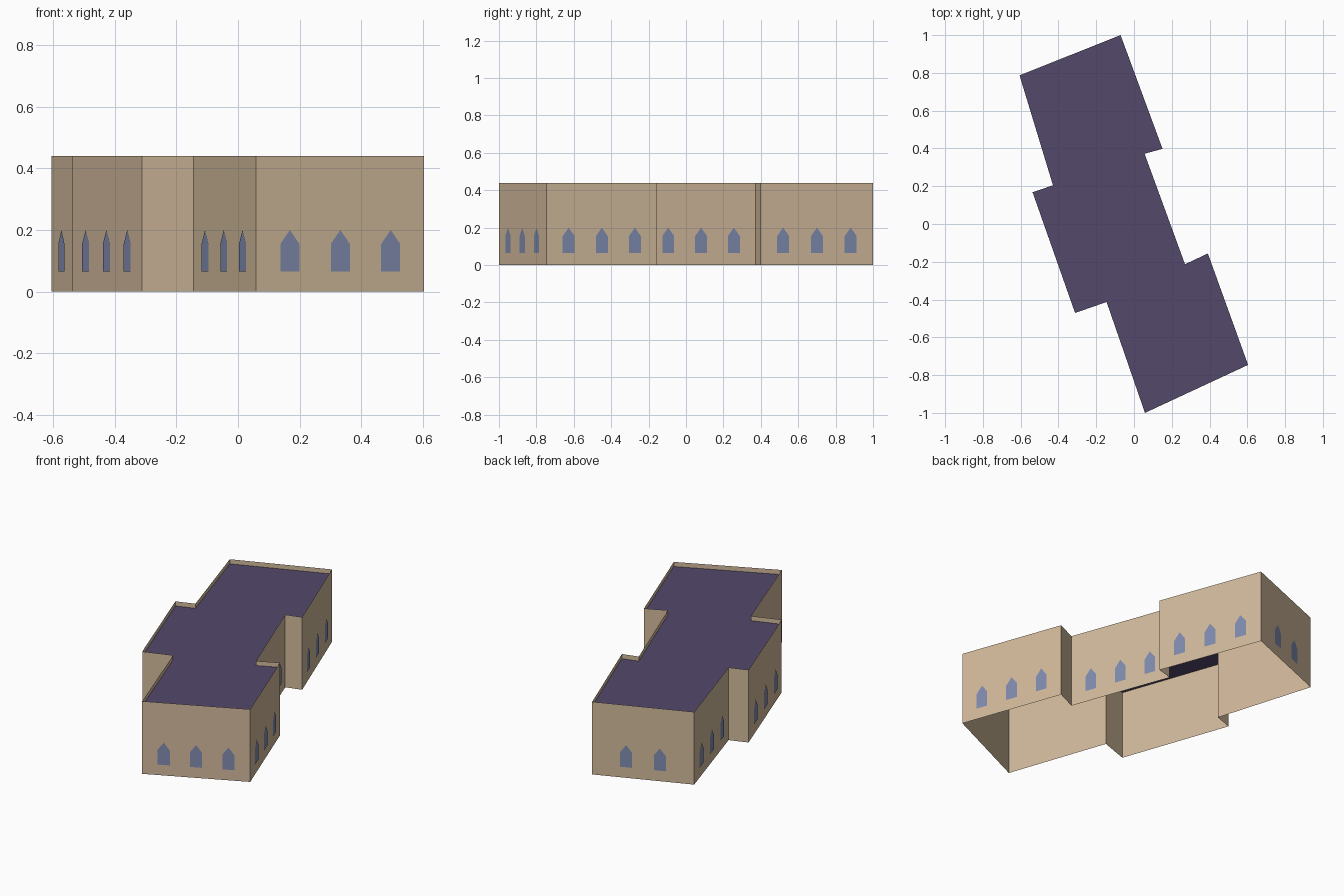
import bpy
import bmesh
from mathutils import Vector

cube = bpy.data.objects.get("Cube")
if cube:
    bpy.data.objects.remove(cube, do_unlink=True)

WALL_TOP, ROOF_Z = 0.44, 0.412
SILL, SHOULDER, PEAK, HALF_WIDTH = 0.065, 0.155, 0.2, 0.034
PLATE_GAP = 0.003

# Footprint corners, clockwise from the back, each with the number of
# windows in the wall that runs to the next corner
FOOTPRINT = [
    ((-0.606, 0.787), 2), ((-0.071, 1.0), 3), ((0.151, 0.398), 0),
    ((0.056, 0.372), 3), ((0.27, -0.213), 0), ((0.391, -0.156), 3),
    ((0.604, -0.746), 3), ((0.058, -1.0), 3), ((-0.145, -0.413), 0),
    ((-0.312, -0.471), 3), ((-0.537, 0.168), 0), ((-0.429, 0.205), 3),
]
SPACING = {0: (), 2: (0.335, 0.665), 3: (0.2, 0.5, 0.8)}


def make_material(name, color):
    mat = bpy.data.materials.new(name)
    mat.use_nodes = True
    mat.diffuse_color = (*color, 1)
    mat.node_tree.nodes["Principled BSDF"].inputs["Base Color"].default_value = (*color, 1)
    return mat


def make_object(name, polygons, mat):
    """Build one object from a list of polygons, welding shared corners."""
    bm = bmesh.new()
    for points in polygons:
        bm.faces.new([bm.verts.new(p) for p in points])
    bmesh.ops.remove_doubles(bm, verts=bm.verts, dist=0.0001)
    mesh = bpy.data.meshes.new(name)
    bm.to_mesh(mesh)
    bm.free()
    mesh.materials.append(mat)
    obj = bpy.data.objects.new(name, mesh)
    bpy.context.collection.objects.link(obj)
    return obj


def window_outline(center, along):
    """Pointed window, listed anticlockwise as seen from outside."""
    profile = [(HALF_WIDTH, SILL), (-HALF_WIDTH, SILL), (-HALF_WIDTH, SHOULDER),
               (0, PEAK), (HALF_WIDTH, SHOULDER)]
    return [center + along * u + Vector((0, 0, z)) for u, z in profile]


sandstone = make_material("sandstone", (0.64, 0.49, 0.33))
slate = make_material("purple slate", (0.088, 0.066, 0.145))
glass = make_material("blue glass", (0.215, 0.26, 0.43))

corners = [Vector((x, y, 0)) for (x, y), _ in FOOTPRINT]
up = Vector((0, 0, WALL_TOP))
walls, windows = [], []
for i, (_, count) in enumerate(FOOTPRINT):
    start, end = corners[i], corners[(i + 1) % len(corners)]
    along = (end - start).normalized()
    outward = Vector((-along.y, along.x, 0))
    walls.append([end, start, start + up, end + up])
    for t in SPACING[count]:
        center = start.lerp(end, t) + outward * PLATE_GAP
        windows.append(window_outline(center, along))

# Thin outer walls, rising past the roof as a parapet and open underneath
make_object("outer_walls", walls, sandstone)

# Flat roof sunk just below the wall tops
make_object("flat_roof", [[c + Vector((0, 0, ROOF_Z)) for c in reversed(corners)]], slate)

# Pointed windows
make_object("pointed_windows", windows, glass)
